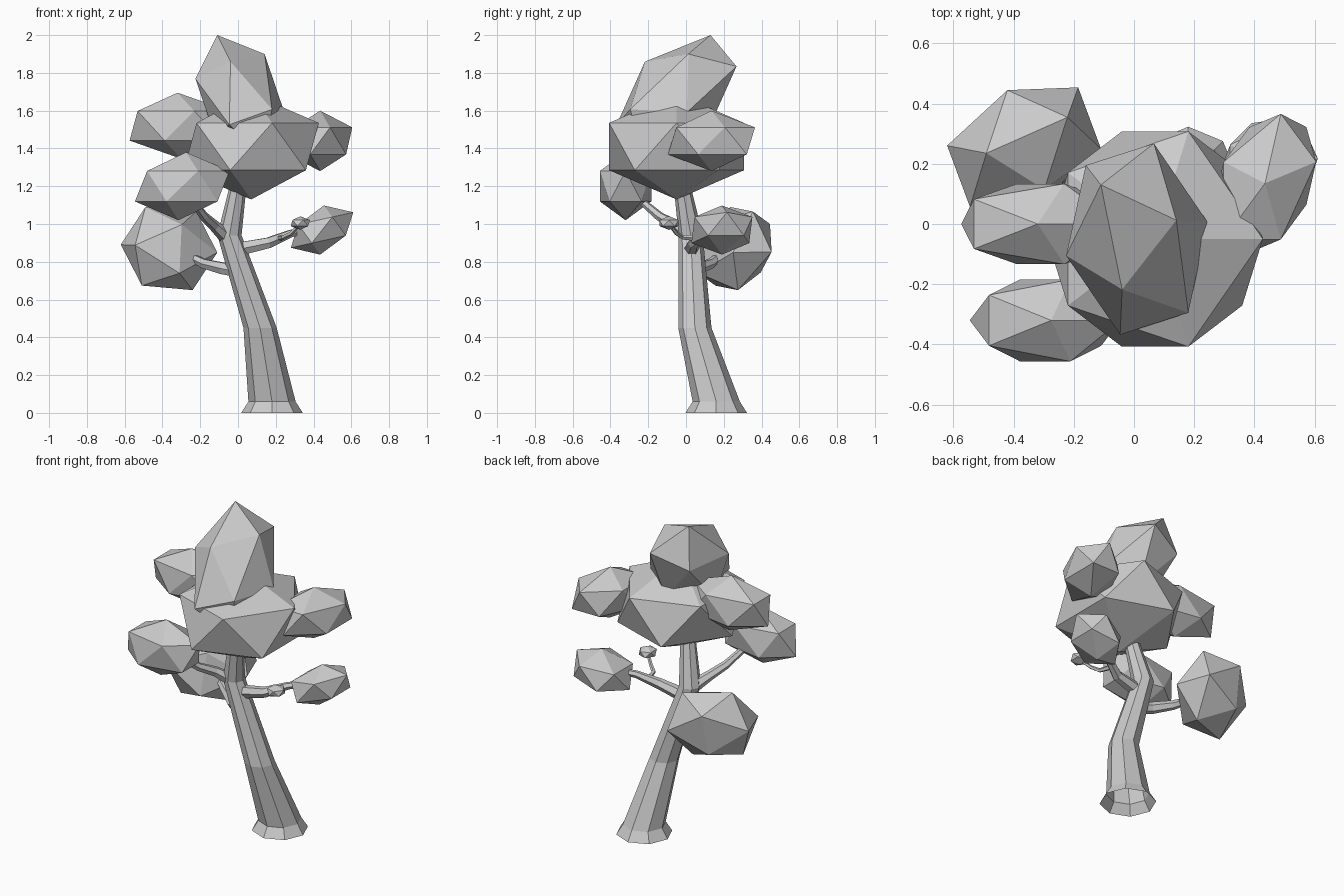
import bpy, bmesh, math
from mathutils import Vector, Matrix

if "Cube" in bpy.data.objects:
    bpy.data.objects.remove(bpy.data.objects["Cube"])


def finish(bm, name):
    bmesh.ops.recalc_face_normals(bm, faces=bm.faces)
    mesh = bpy.data.meshes.new(name)
    bm.to_mesh(mesh)
    bm.free()
    obj = bpy.data.objects.new(name, mesh)
    bpy.context.collection.objects.link(obj)
    return obj


def limb(name, stations, sides, level=False):
    """Open tapered tube through (x, y, z, radius); level keeps the rings horizontal."""
    bm = bmesh.new()
    pts = [Vector(s[:3]) for s in stations]
    rings = []
    for i, (p, s) in enumerate(zip(pts, stations)):
        axis = pts[min(i + 1, len(pts) - 1)] - pts[max(i - 1, 0)]
        turn = Matrix.Identity(3) if level else axis.to_track_quat('Z', 'Y').to_matrix()
        ring = []
        for k in range(sides):
            a = 2 * math.pi * k / sides
            ring.append(bm.verts.new(p + turn @ Vector((math.cos(a), math.sin(a), 0)) * s[3]))
        rings.append(ring)
    for lo, hi in zip(rings, rings[1:]):
        for k in range(sides):
            n = (k + 1) % sides
            bm.faces.new((lo[k], lo[n], hi[n], hi[k]))
    return finish(bm, name)


def leaves(name, centre, x_axis, y_axis, z_axis):
    """Icosahedron stretched and leaned along three axis vectors."""
    bm = bmesh.new()
    bmesh.ops.create_icosphere(bm, subdivisions=1, radius=1)
    shape = Matrix((x_axis, y_axis, z_axis)).transposed()
    for v in bm.verts:
        v.co = Vector(centre) + shape @ v.co
    return finish(bm, name)


# Trunk with flared foot
limb("trunk", [(.18, .16, 0, .163), (.18, .16, .06, .125), (.117, .047, .45, .088),
               (-.045, .025, .94, .064), (.0, -.02, 1.2, .045), (.02, -.03, 1.32, .035)], 8, True)

# Branches
limb("branch_right", [(-.03, .03, .88, .042), (.02, .03, .87, .04), (.16, .04, .90, .032),
                      (.28, .10, .95, .022), (.42, .18, .98, .015)], 6)
limb("branch_left_low", [(.0, .035, .75, .035), (-.08, .06, .765, .035),
                         (-.18, .13, .79, .028), (-.30, .20, .85, .018)], 6)
limb("branch_left_high", [(-.06, .02, .93, .04), (-.125, -.05, .99, .03),
                          (-.18, -.14, 1.04, .025), (-.26, -.27, 1.15, .017)], 6)
limb("twig", [(.22, .06, .925, .016), (.24, -.02, .93, .013),
              (.28, -.05, .95, .011), (.33, -.09, 1.0, .009)], 5)

# Foliage clumps
leaves("leaves_main", (.07, -.05, 1.41), (.40, 0, 0), (0, .42, 0), (0, 0, .28))
leaves("leaves_top", (.01, -.05, 1.68), (.206, -.02, .086), (-.062, -.285, .015), (-.12, .18, .32))
leaves("leaves_left_low", (-.365, .255, .87), (-.223, .016, -.087), (.073, .228, .066), (-.125, -.02, .22))
leaves("leaves_left_front", (-.295, -.32, 1.20), (.27, 0, 0), (0, .16, 0), (.02, 0, .18))
leaves("leaves_left_high", (-.31, 0, 1.52), (.30, 0, 0), (0, .157, 0), (-.01, 0, .175))
leaves("leaves_right_high", (.435, .135, 1.44), (.19, .08, 0), (0, .245, 0), (0, 0, .16))
leaves("leaves_right_low", (.445, .19, .968), (.18, .03, .04), (0, .18, 0), (.01, 0, .13))
leaves("leaves_twig", (.33, -.09, 1.005), (.057, 0, 0), (0, .06, 0), (0, 0, .036))
